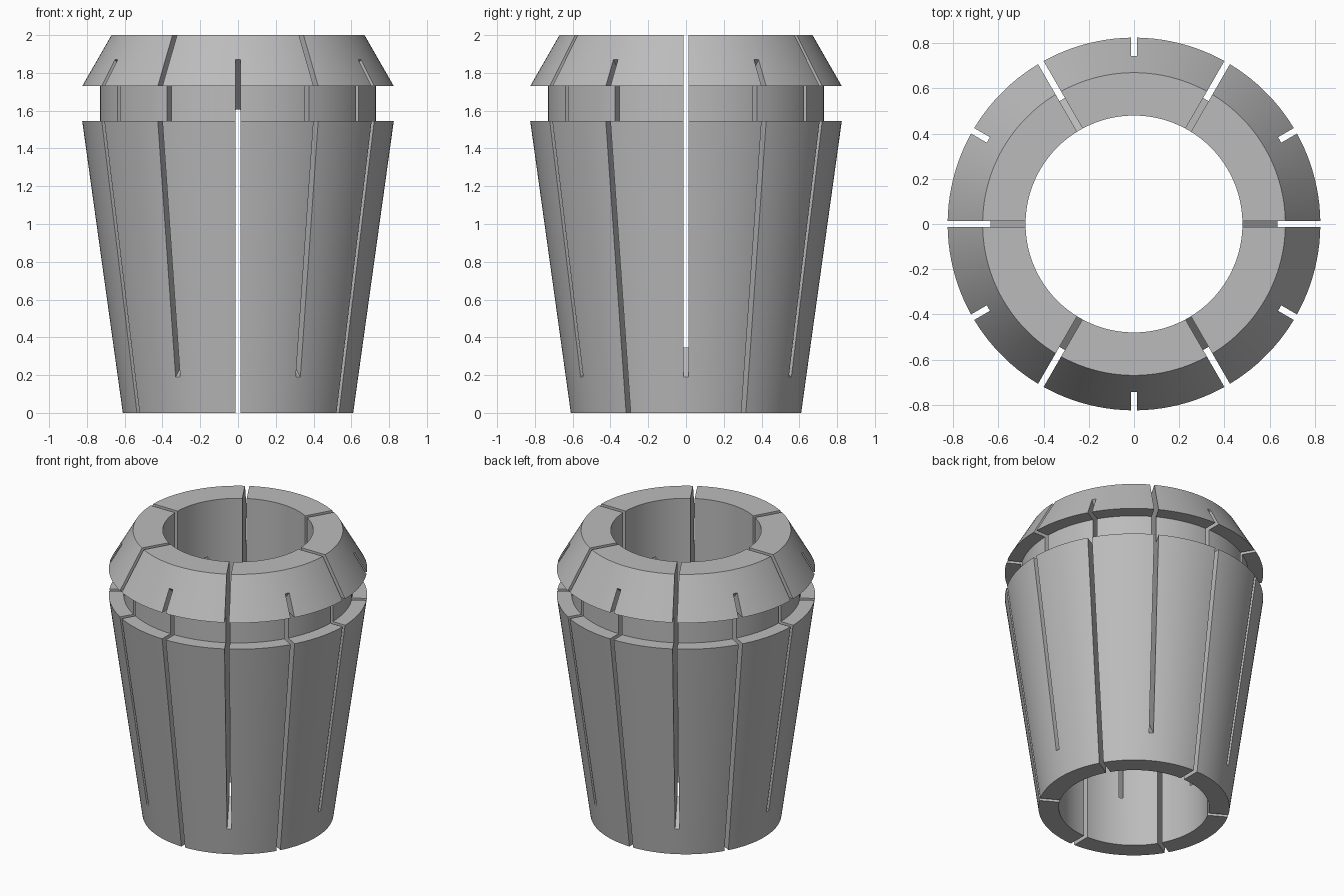
import bpy, bmesh
from math import cos, sin, pi, radians

default = bpy.data.objects.get("Cube")
if default:
    bpy.data.objects.remove(default)

SEGMENTS = 144
SLOT_WIDTH = 0.028


def make_object(name, bm):
    bmesh.ops.recalc_face_normals(bm, faces=bm.faces)
    mesh = bpy.data.meshes.new(name)
    bm.to_mesh(mesh)
    bm.free()
    obj = bpy.data.objects.new(name, mesh)
    bpy.context.collection.objects.link(obj)
    return obj


def lathe(name, profile):
    """Revolve a closed (radius, height) profile around z."""
    bm = bmesh.new()
    rings = []
    for i in range(SEGMENTS):
        a = 2 * pi * (i + 0.5) / SEGMENTS
        rings.append([bm.verts.new((r * cos(a), r * sin(a), z)) for r, z in profile])
    n = len(profile)
    for i in range(SEGMENTS):
        a, b = rings[i], rings[(i + 1) % SEGMENTS]
        for j in range(n):
            k = (j + 1) % n
            bm.faces.new((a[j], b[j], b[k], a[k]))
    return make_object(name, bm)


def add_slot(bm, outline, degrees):
    """Thin radial slab with a (radius, height) outline."""
    a = radians(degrees)
    sides = []
    for t in (-SLOT_WIDTH / 2, SLOT_WIDTH / 2):
        sides.append([bm.verts.new((r * cos(a) - t * sin(a), r * sin(a) + t * cos(a), z))
                      for r, z in outline])
    near, far = sides
    n = len(outline)
    bm.faces.new(near)
    bm.faces.new(far[::-1])
    for j in range(n):
        k = (j + 1) % n
        bm.faces.new((near[j], far[j], far[k], near[k]))


# Tapered sleeve with neck groove and bevelled head
collet = lathe("collet_body", [
    (0.48, 0), (0.61, 0), (0.825, 1.545), (0.73, 1.545),
    (0.73, 1.73), (0.825, 1.73), (0.67, 2), (0.48, 2)])

# Alternating slots from the top and the bottom, each ending in a 45 degree floor
top_slot = [(0.35, 0.475), (0.95, -0.125), (0.95, 2.1), (0.35, 2.1)]
bottom_slot = [(0.35, -0.1), (0.95, -0.1), (0.95, 2.075), (0.35, 1.475)]
bm = bmesh.new()
for i in range(6):
    add_slot(bm, top_slot, 60 * i)
    add_slot(bm, bottom_slot, 60 * i + 30)
cutter = make_object("slot_cutter", bm)
cutter.hide_render = True

# Cut the slots
bpy.ops.object.select_all(action='DESELECT')
collet.select_set(True)
bpy.context.view_layer.objects.active = collet
cut = collet.modifiers.new("slots", 'BOOLEAN')
cut.operation = 'DIFFERENCE'
cut.solver = 'EXACT'
cut.object = cutter
bpy.ops.object.modifier_apply(modifier=cut.name)
bpy.data.objects.remove(cutter)

# Steel grey
steel = bpy.data.materials.new("steel_grey")
steel.use_nodes = True
color = (0.5, 0.5, 0.5, 1)
steel.diffuse_color = color
steel.node_tree.nodes["Principled BSDF"].inputs["Base Color"].default_value = color
collet.data.materials.clear()
collet.data.materials.append(steel)
for face in collet.data.polygons:
    face.material_index = 0

bpy.ops.object.shade_smooth_by_angle(angle=radians(20))
